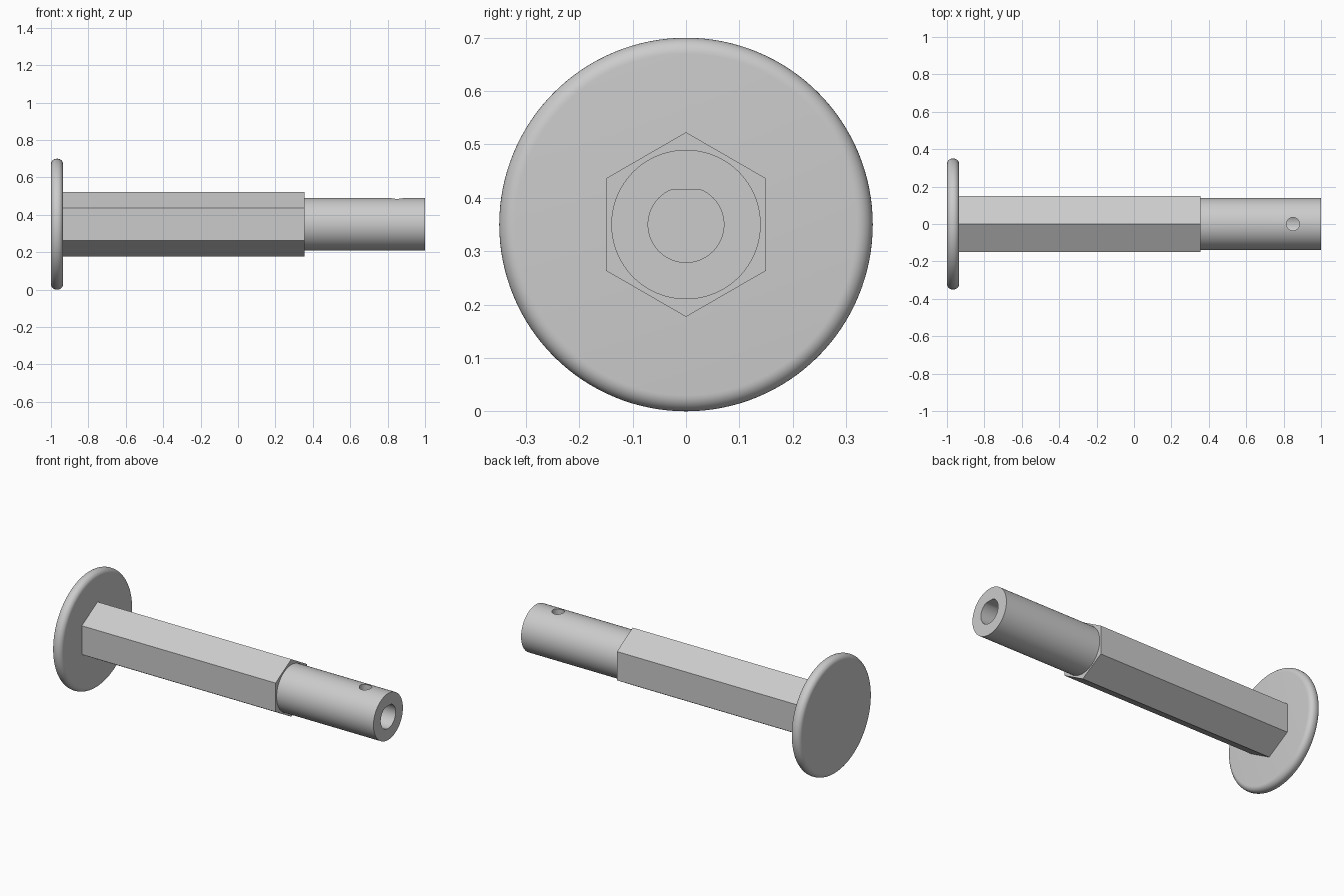
import bpy
import math
from math import sin, cos, pi
import bmesh

AXIS_Z = 0.35

cube = bpy.data.objects.get("Cube")
if cube:
    bpy.data.objects.remove(cube, do_unlink=True)

grey = bpy.data.materials.new("plain grey")
grey.use_nodes = True
colour = (0.6, 0.6, 0.6, 1)
grey.diffuse_color = colour
grey.node_tree.nodes["Principled BSDF"].inputs["Base Color"].default_value = colour


def loft(name, rings):
    """Skin closed rings of points and cap both ends."""
    bm = bmesh.new()
    loops = [[bm.verts.new(p) for p in ring] for ring in rings]
    n = len(loops[0])
    for a, b in zip(loops, loops[1:]):
        for i in range(n):
            j = (i + 1) % n
            bm.faces.new((a[i], a[j], b[j], b[i]))
    bm.faces.new(loops[0])
    bm.faces.new(loops[-1])
    bmesh.ops.recalc_face_normals(bm, faces=bm.faces)
    mesh = bpy.data.meshes.new(name)
    bm.to_mesh(mesh)
    bm.free()
    obj = bpy.data.objects.new(name, mesh)
    bpy.context.collection.objects.link(obj)
    mesh.materials.append(grey)
    return obj


def ring_x(x, radius, sides, top=1.0):
    """Ring around the long axis, optionally flattened at the top."""
    return [(x, radius * sin(2 * pi * i / sides),
             AXIS_Z + min(top, radius * cos(2 * pi * i / sides)))
            for i in range(sides)]


def smooth(obj):
    bpy.ops.object.select_all(action="DESELECT")
    obj.select_set(True)
    bpy.context.view_layer.objects.active = obj
    bpy.ops.object.shade_smooth_by_angle(angle=math.radians(30))


def cut(obj, cutter):
    mod = obj.modifiers.new("cut", "BOOLEAN")
    mod.operation = "DIFFERENCE"
    mod.solver = "EXACT"
    mod.object = cutter
    bpy.context.view_layer.objects.active = obj
    bpy.ops.object.modifier_apply(modifier=mod.name)
    bpy.data.objects.remove(cutter, do_unlink=True)


# Round end flange with filleted rims
R, left, right, fillet = 0.35, -1.0, -0.935, 0.03
arc = [i * pi / 16 for i in range(9)]
profile = [(left + fillet * (1 - cos(a)), R - fillet * (1 - sin(a))) for a in arc]
profile += [(right - fillet * (1 - cos(a)), R - fillet * (1 - sin(a)))
            for a in reversed(arc)]
flange = loft("end_flange", [ring_x(x, r, 128) for x, r in profile])
smooth(flange)

# Hexagonal shaft with a corner on top
hex_shaft = loft("hex_shaft", [ring_x(x, 0.173, 6) for x in (-0.95, 0.355)])

# Round hub with a D-shaped bore and a radial screw hole
hub = loft("round_hub", [ring_x(x, 0.14, 96) for x in (0.33, 1.0)])
bore = loft("bore_cutter", [ring_x(x, 0.071, 64, 0.065) for x in (0.36, 1.1)])
cut(hub, bore)
hole = loft("hole_cutter", [
    [(0.85 + 0.035 * cos(2 * pi * i / 32), 0.035 * sin(2 * pi * i / 32), z)
     for i in range(32)] for z in (AXIS_Z, 0.6)])
cut(hub, hole)
smooth(hub)
